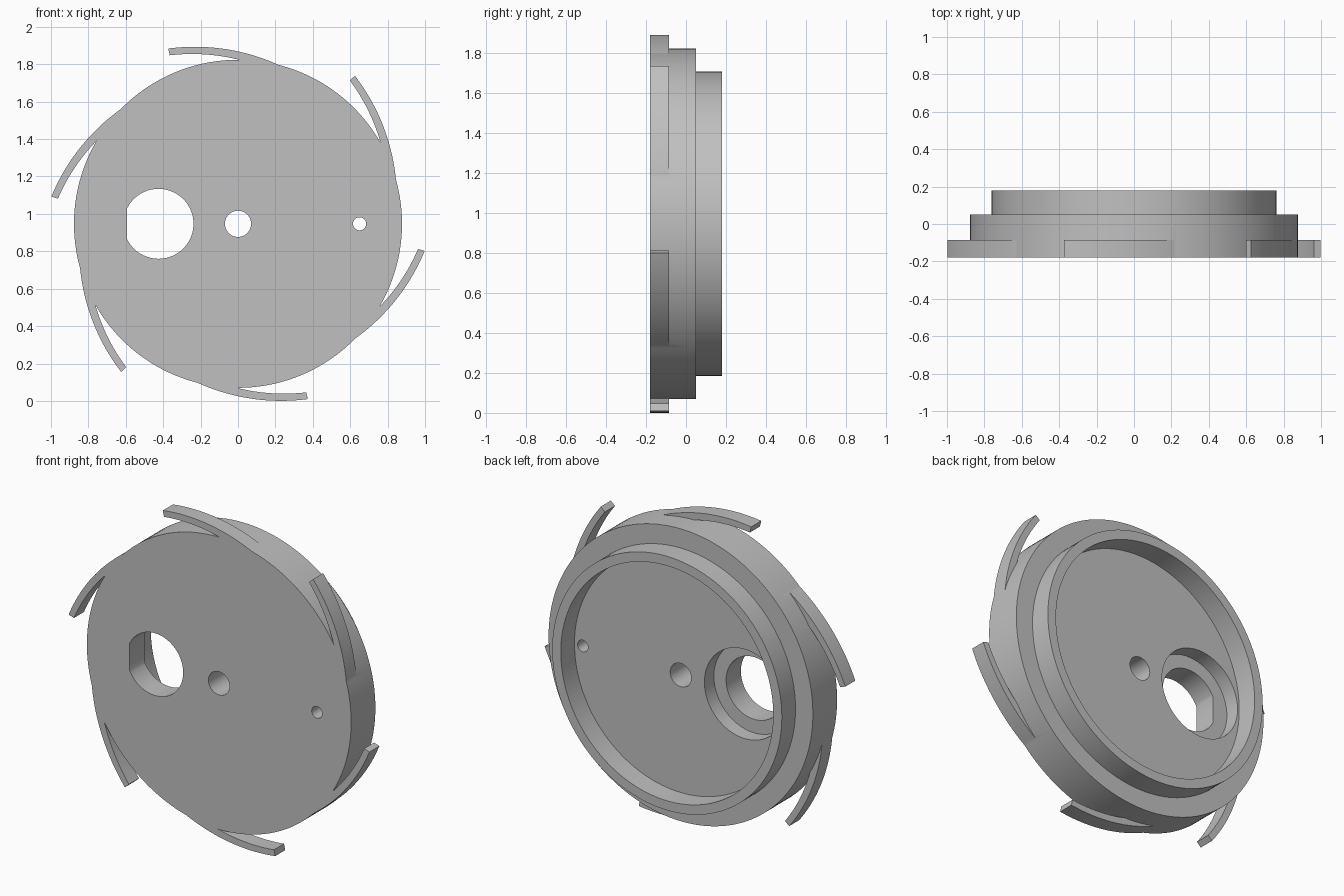
import bpy
import bmesh
from math import sin, cos, pi, acos, radians, hypot, sqrt
from mathutils import Matrix, Vector

cube = bpy.data.objects.get("Cube")
if cube:
    bpy.data.objects.remove(cube, do_unlink=True)

MID = 0.947            # height of the disc axis
FRONT, STEP, BACK = -0.18, 0.05, 0.18
DISC_R = 0.877

grey = bpy.data.materials.new("light_grey")
grey.use_nodes = True
COLOUR = (0.53, 0.53, 0.53, 1)
grey.diffuse_color = COLOUR
bsdf = next(n for n in grey.node_tree.nodes if n.type == "BSDF_PRINCIPLED")
bsdf.inputs["Base Color"].default_value = COLOUR


def finish(name, bm):
    bmesh.ops.recalc_face_normals(bm, faces=bm.faces[:])
    mesh = bpy.data.meshes.new(name)
    bm.to_mesh(mesh)
    bm.free()
    mesh.materials.append(grey)
    obj = bpy.data.objects.new(name, mesh)
    bpy.context.collection.objects.link(obj)
    return obj


def arc(radius, cx=0, cz=0, start=0, end=2 * pi, count=64):
    return [(cx + radius * cos(start + (end - start) * i / count),
             cz + radius * sin(start + (end - start) * i / count)) for i in range(count)]


def prism(name, points, y0, y1, turn=0):
    """Extrude an outline along y, turned about the disc axis."""
    bm = bmesh.new()
    face = bm.faces.new([bm.verts.new((x, y0, z)) for x, z in points])
    new = bmesh.ops.extrude_face_region(bm, geom=[face])["geom"]
    verts = [v for v in new if isinstance(v, bmesh.types.BMVert)]
    bmesh.ops.translate(bm, verts=verts, vec=Vector((0, y1 - y0, 0)))
    place = Matrix.Translation((0, 0, MID)) @ Matrix.Rotation(turn, 4, "Y")
    bmesh.ops.transform(bm, matrix=place, verts=bm.verts[:])
    return finish(name, bm)


def combine(target, tool, operation):
    mod = target.modifiers.new(tool.name, "BOOLEAN")
    mod.operation = operation
    mod.solver = "EXACT"
    mod.object = tool
    bpy.context.view_layer.objects.active = target
    bpy.ops.object.modifier_apply(modifier=mod.name)
    bpy.data.objects.remove(tool, do_unlink=True)


# Stepped disc with a raised rim at the back
profile = [(DISC_R, FRONT), (DISC_R, STEP), (0.762, STEP),
           (0.762, BACK), (0.705, BACK), (0.705, STEP)]
bm = bmesh.new()
rings = [[bm.verts.new((x, y, z + MID)) for x, z in arc(r, count=144)] for r, y in profile]
for a, b in zip(rings, rings[1:]):
    for i in range(len(a)):
        bm.faces.new((a[i - 1], a[i], b[i], b[i - 1]))
bm.faces.new(rings[0])
bm.faces.new(rings[-1])
disc = finish("stepped_disc", bm)


# Curved spring arms around the front edge
def arm_edge(radius, cx, cz, tip_x):
    points = []
    for i in range(40):
        x = tip_x + 0.02 * i
        z = cz + sqrt(radius ** 2 - (x - cx) ** 2)
        points.append((x, z))
        if hypot(x, z) < DISC_R - 0.012:
            break
    return points


outer = arm_edge(1.08, -0.23, -0.1335, -0.373)
inner = arm_edge(1.03, -0.245, -0.122, -0.365)
for i in range(6):
    arm = prism("spring_arm", outer + inner[::-1], FRONT, -0.085, i * pi / 3)
    combine(disc, arm, "UNION")

# Counterbore, flat-sided hole, axle hole and pin hole
flat = acos(-0.168 / 0.187)
cuts = [
    (arc(0.268, -0.425), -0.04, 0.12),
    (arc(0.187, -0.425, 0, -flat, flat, 63) + [(-0.593, 0.187 * sin(flat))], -0.3, 0.1),
    (arc(0.07, count=48), -0.3, 0.3),
    (arc(0.035, 0.65, count=32), -0.3, 0.3),
]
for points, y0, y1 in cuts:
    combine(disc, prism("hole_cutter", points, y0, y1), "DIFFERENCE")

# Smooth the curved walls, keep the edges crisp
bpy.ops.object.select_all(action="DESELECT")
disc.select_set(True)
bpy.context.view_layer.objects.active = disc
bpy.ops.object.shade_smooth_by_angle(angle=radians(30))
